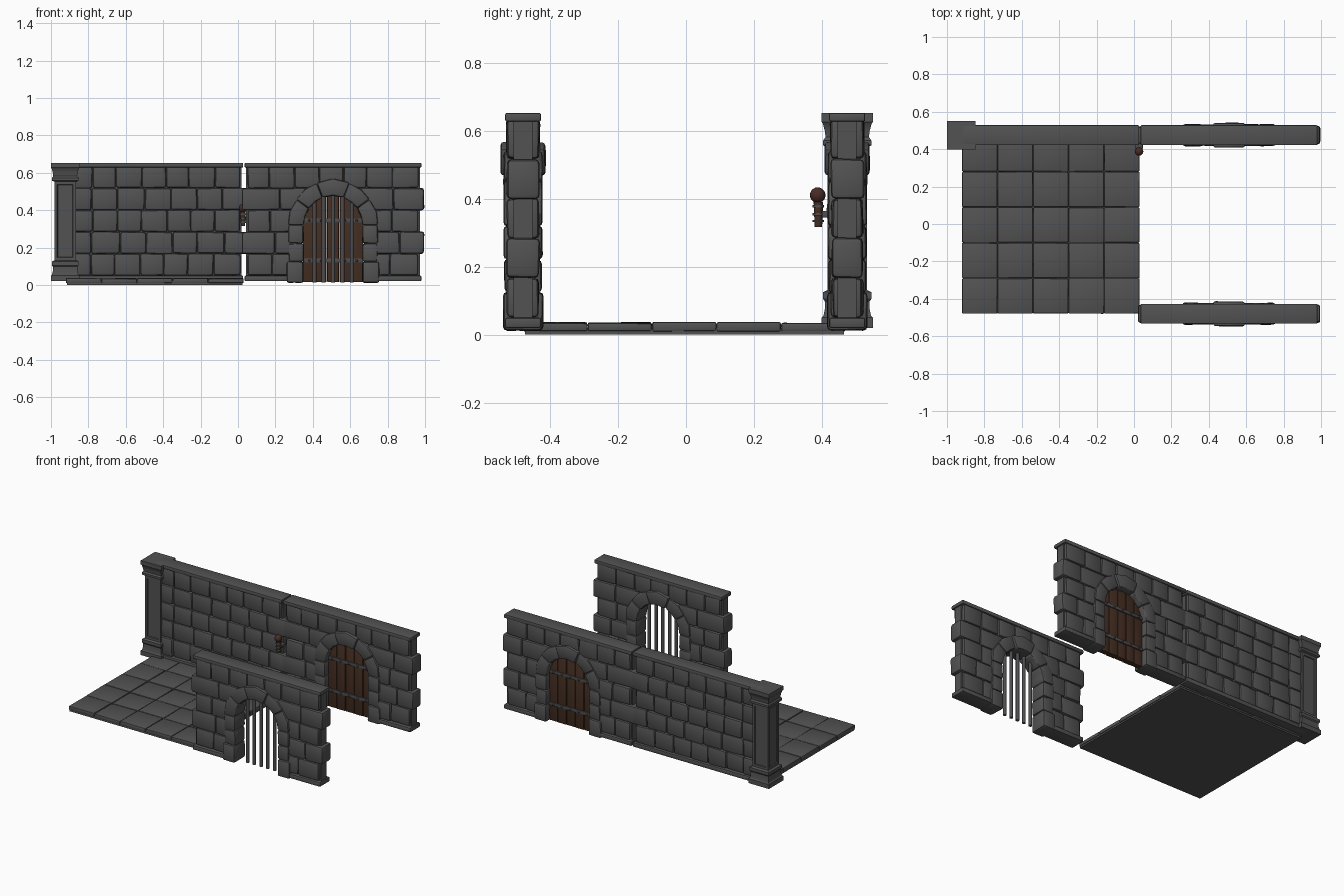
import bpy, bmesh, math, random
from mathutils import Matrix, Vector

if "Cube" in bpy.data.objects:
    bpy.data.objects.remove(bpy.data.objects["Cube"])

random.seed(4)


def material(name, rgb):
    m = bpy.data.materials.new(name)
    m.diffuse_color = (*rgb, 1)
    m.use_nodes = True
    m.node_tree.nodes["Principled BSDF"].inputs["Base Color"].default_value = m.diffuse_color
    return m


STONE = material("dark stone", (0.085, 0.085, 0.085))
IRON = material("iron grey", (0.075, 0.075, 0.08))
WOOD = material("dark brown wood", (0.06, 0.028, 0.016))
EMBER = material("torch brown", (0.065, 0.025, 0.018))


def finish(name, bm, mat, angle=40):
    bmesh.ops.recalc_face_normals(bm, faces=bm.faces)
    me = bpy.data.meshes.new(name)
    bm.to_mesh(me)
    bm.free()
    me.materials.append(mat)
    me.shade_smooth()
    me.set_sharp_from_angle(angle=math.radians(angle))
    ob = bpy.data.objects.new(name, me)
    bpy.context.collection.objects.link(ob)
    return ob


def prism(bm, pts, yc, half, bevel=0.0, jitter=0.0):
    """Extrude an xz outline along y, bevel it and add it to bm."""
    t = bmesh.new()
    j = lambda: random.uniform(-jitter, jitter)
    rings = [[t.verts.new((x + j(), yc + s * half + j(), z + j())) for x, z in pts] for s in (-1, 1)]
    t.faces.new(rings[0])
    t.faces.new(rings[1][::-1])
    n = len(pts)
    for i in range(n):
        k = (i + 1) % n
        t.faces.new((rings[0][i], rings[1][i], rings[1][k], rings[0][k]))
    bmesh.ops.recalc_face_normals(t, faces=t.faces)
    if bevel:
        bmesh.ops.bevel(t, geom=t.edges[:], offset=bevel, segments=2, profile=0.5, affect='EDGES', clamp_overlap=True)
    me = bpy.data.meshes.new("temp")
    t.to_mesh(me)
    t.free()
    bm.from_mesh(me)
    bpy.data.meshes.remove(me)


def rect(x0, x1, z0, z1):
    return [(x0, z0), (x1, z0), (x1, z1), (x0, z1)]


HALF, R_IN, R_OUT, SPRING = 0.4725, 0.157, 0.24, 0.32
ROWS = [0.05 + 0.117 * i for i in range(6)]


def arc(cx, r, a0, a1, n):
    return [(cx + r * math.cos(math.radians(a0 + (a1 - a0) * i / n)),
             SPRING + r * math.sin(math.radians(a0 + (a1 - a0) * i / n))) for i in range(n + 1)]


def course(bm, x0, x1, z0, z1, yc, offset):
    """One run of staggered stones from x0 to x1."""
    count = max(1, round((x1 - x0) / 0.137))
    w = (x1 - x0) / count
    cuts = [x0] + [x0 + w * (i + random.uniform(-0.08, 0.08) + offset) for i in range(1, count)] + [x1]
    for a, b in zip(cuts, cuts[1:]):
        prism(bm, rect(a, b, z0, z1), yc, 0.046 + random.uniform(-0.003, 0.004), 0.013, 0.0025)


def wall(name, cx, yc, arched):
    bm = bmesh.new()
    for i in range(5):
        h = 0.487 if i % 2 else 0.456
        gap = (0.19, 0.19, 0.19, 0.145, 0)[i] if arched else 0
        spans = [(cx - h, cx - gap), (cx + gap, cx + h)] if gap else [(cx - h, cx + h)]
        for a, b in spans:
            course(bm, a, b, ROWS[i], ROWS[i + 1], yc, 0.12 if i % 2 else -0.08)
    finish(name + "_stones", bm, STONE)
    # thin inner core with an optional doorway
    bm = bmesh.new()
    e = HALF - 0.008
    pts = [(cx - e, 0.03), (cx - e, 0.64), (cx + e, 0.64), (cx + e, 0.03)]
    if arched:
        r = R_IN + 0.01
        pts += [(cx + r, 0.03)] + arc(cx, r, 0, 180, 14) + [(cx - r, 0.03)]
    prism(bm, pts, yc, 0.028)
    finish(name + "_core", bm, STONE)
    # coping and plinth
    bm = bmesh.new()
    prism(bm, rect(cx - HALF, cx + HALF, 0.628, 0.653), yc, 0.053, 0.005)
    for a, b in ([(-HALF, -0.19), (0.19, HALF)] if arched else [(-HALF, HALF)]):
        prism(bm, rect(cx + a, cx + b, 0.02, 0.05), yc, 0.053, 0.006)
    finish(name + "_coping_and_plinth", bm, STONE)


def arch(name, cx, yc):
    bm = bmesh.new()
    # jamb stones
    for s in (-1, 1):
        for z0, z1, out, h in ((0.012, 0.125, 0.247, 0.059), (0.125, 0.222, 0.238, 0.055), (0.222, SPRING, 0.24, 0.057)):
            xs = sorted((cx + s * R_IN, cx + s * out))
            prism(bm, rect(*xs, z0, z1), yc, h, 0.012, 0.002)
    # voussoirs with a heavier keystone
    angles = (0, 35, 69, 111, 145, 180)
    for i, (a, b) in enumerate(zip(angles, angles[1:])):
        key = i == 2
        m = (a + b) / 2
        r = R_OUT + (0.004 if key else 0)
        outer = [arc(cx, r, a, a, 1)[0], arc(cx, r + 0.004, m, m, 1)[0], arc(cx, r, b, b, 1)[0]]
        inner = [arc(cx, R_IN, t, t, 1)[0] for t in (b, m, a)]
        prism(bm, outer + inner, yc, 0.066 if key else 0.057, 0.011, 0.0015)
    finish(name, bm, STONE)


FRONT_Y, BACK_Y, GX, PX = -0.48, 0.475, 0.508, -0.445
wall("plain_wall", PX, BACK_Y, False)
for label, y in (("door", BACK_Y), ("gate", FRONT_Y)):
    wall(label + "_wall", GX, y, True)
    arch(label + "_arch", GX, y)

# wooden door planks clipped to the arch
bm = bmesh.new()
R = R_IN + 0.006
for i in range(5):
    x0, x1 = (-R + 2 * R * k / 5 + d for k, d in ((i, 0.0015), (i + 1, -0.0015)))
    top = [(GX + x, SPRING + math.sqrt(max(0, R * R - x * x))) for x in (x1 + (x0 - x1) * k / 4 for k in range(5))]
    prism(bm, [(GX + x0, 0.016), (GX + x1, 0.016)] + top, BACK_Y, 0.017 + 0.002 * (i % 2), 0.002)
finish("door_planks", bm, WOOD)

# iron door bands and rivets
bm = bmesh.new()
for z in (0.13, 0.345):
    prism(bm, rect(GX - R_IN, GX + R_IN, z - 0.011, z + 0.011), BACK_Y, 0.025, 0.002)
    for i in range(5):
        for s in (-1, 1):
            bmesh.ops.create_uvsphere(bm, u_segments=8, v_segments=6, radius=0.007,
                                      matrix=Matrix.Translation((GX + (i - 2) * 0.063, BACK_Y + s * 0.025, z)))
finish("door_bands", bm, IRON)

# vertical gate bars
bm = bmesh.new()
for i in range(5):
    x = (i - 2) * 0.05
    top = SPRING + math.sqrt((R_IN + 0.015) ** 2 - x * x)
    bmesh.ops.create_cone(bm, cap_ends=True, segments=10, radius1=0.011, radius2=0.011, depth=top - 0.014,
                          matrix=Matrix.Translation((GX + x, FRONT_Y, (top + 0.014) / 2)))
finish("gate_bars", bm, IRON)

# square corner pillar: moulded base, shaft and capital
profile = [(0.076, 0.02), (0.076, 0.05), (0.070, 0.056), (0.066, 0.075), (0.066, 0.098), (0.071, 0.105),
           (0.071, 0.125), (0.058, 0.132), (0.058, 0.552), (0.071, 0.558), (0.071, 0.572), (0.064, 0.582),
           (0.066, 0.60), (0.072, 0.622), (0.076, 0.627), (0.076, 0.653)]
bm = bmesh.new()
loops = [[bm.verts.new((-0.924 + sx * r, BACK_Y + sy * r, z)) for sx, sy in ((-1, -1), (1, -1), (1, 1), (-1, 1))]
         for r, z in profile]
bm.faces.new(loops[0][::-1])
bm.faces.new(loops[-1])
shaft = []
for n, (a, b) in enumerate(zip(loops, loops[1:])):
    for i in range(4):
        k = (i + 1) % 4
        f = bm.faces.new((a[i], a[k], b[k], b[i]))
        if n == 7:
            shaft.append(f)
bm.normal_update()
bmesh.ops.inset_individual(bm, faces=shaft, thickness=0.022, depth=0)
bmesh.ops.inset_individual(bm, faces=shaft, thickness=0.004, depth=-0.006)
finish("corner_pillar", bm, STONE, 30)

# floor slab with five by five tiles
bm = bmesh.new()
prism(bm, rect(-0.915, 0.025, 0.0, 0.02), -0.005, 0.47)
finish("floor_slab", bm, STONE)
bm = bmesh.new()
for i in range(5):
    for k in range(5):
        x, y, z = -0.92 + 0.19 * i, -0.385 + 0.19 * k, 0.035 + random.uniform(-0.002, 0.002)
        prism(bm, rect(x + 0.001, x + 0.189, 0.01, z), y, 0.094, 0.005, 0.001)
finish("floor_tiles", bm, STONE)

# wall torch: handle, ember ball and iron bracket
TX, TY = 0.027, 0.39
bm = bmesh.new()
bmesh.ops.create_cone(bm, cap_ends=True, segments=12, radius1=0.011, radius2=0.014, depth=0.075,
                      matrix=Matrix.Translation((TX, TY, 0.354)))
finish("torch_handle", bm, WOOD)
bm = bmesh.new()
bmesh.ops.create_uvsphere(bm, u_segments=16, v_segments=10, radius=0.023, matrix=Matrix.Translation((TX, TY - 0.002, 0.411)))
finish("torch_ball", bm, EMBER)
bm = bmesh.new()
for z in (0.335, 0.355, 0.378):
    bmesh.ops.create_cone(bm, cap_ends=True, segments=12, radius1=0.017, radius2=0.017, depth=0.007,
                          matrix=Matrix.Translation((TX, TY, z)))
prism(bm, rect(TX - 0.02, TX + 0.02, 0.345, 0.365), 0.42, 0.02, 0.003)
finish("torch_bracket", bm, IRON)
